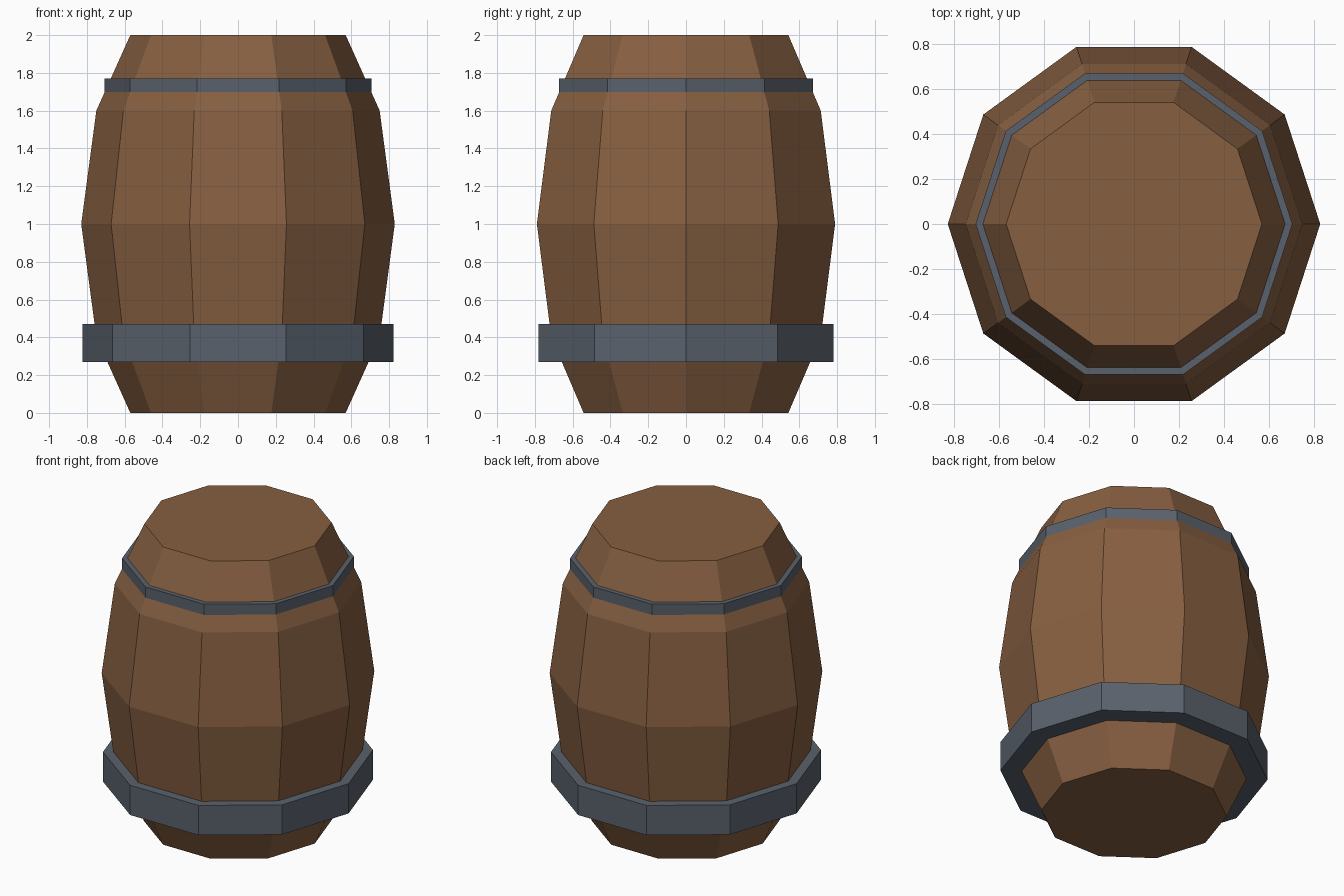
import bpy, bmesh
from math import cos, sin, tau

if "Cube" in bpy.data.objects:
    bpy.data.objects.remove(bpy.data.objects["Cube"])

SIDES = 10


def material(name, color):
    m = bpy.data.materials.new(name)
    m.diffuse_color = color
    m.use_nodes = True
    m.node_tree.nodes["Principled BSDF"].inputs["Base Color"].default_value = m.diffuse_color
    return m


def lathe(name, profile, mat, closed):
    """Revolve (radius, z) points; closed profiles make rings, open ones get end caps."""
    bm = bmesh.new()
    rings = [[bm.verts.new((r * cos(tau * i / SIDES), r * sin(tau * i / SIDES), z))
              for i in range(SIDES)] for r, z in profile]
    pairs = list(zip(rings, rings[1:]))
    if closed:
        pairs.append((rings[-1], rings[0]))
    else:
        bm.faces.new(rings[0][::-1])
        bm.faces.new(rings[-1])
    for a, b in pairs:
        for i in range(SIDES):
            j = (i + 1) % SIDES
            bm.faces.new((a[i], a[j], b[j], b[i]))
    bmesh.ops.recalc_face_normals(bm, faces=bm.faces)
    mesh = bpy.data.meshes.new(name)
    bm.to_mesh(mesh)
    bm.free()
    mesh.materials.append(mat)
    ob = bpy.data.objects.new(name, mesh)
    bpy.context.collection.objects.link(ob)
    return ob


def hoop(name, radius, inner, z0, z1):
    return lathe(name, [(inner, z0), (radius, z0), (radius, z1), (inner, z1)], metal, True)


wood = material("wood", (0.24, 0.115, 0.053, 1))
metal = material("dark_metal", (0.10, 0.12, 0.15, 1))

# Barrel body: bulging ten-sided cask with flat ends
lathe("barrel_body", [(0.57, 0), (0.75, 0.4), (0.83, 1), (0.75, 1.6), (0.57, 2)], wood, False)

# Metal hoops, their inner walls sunk into the wood
hoop("lower_hoop", 0.822, 0.68, 0.27, 0.47)
hoop("upper_hoop", 0.706, 0.66, 1.695, 1.77)
